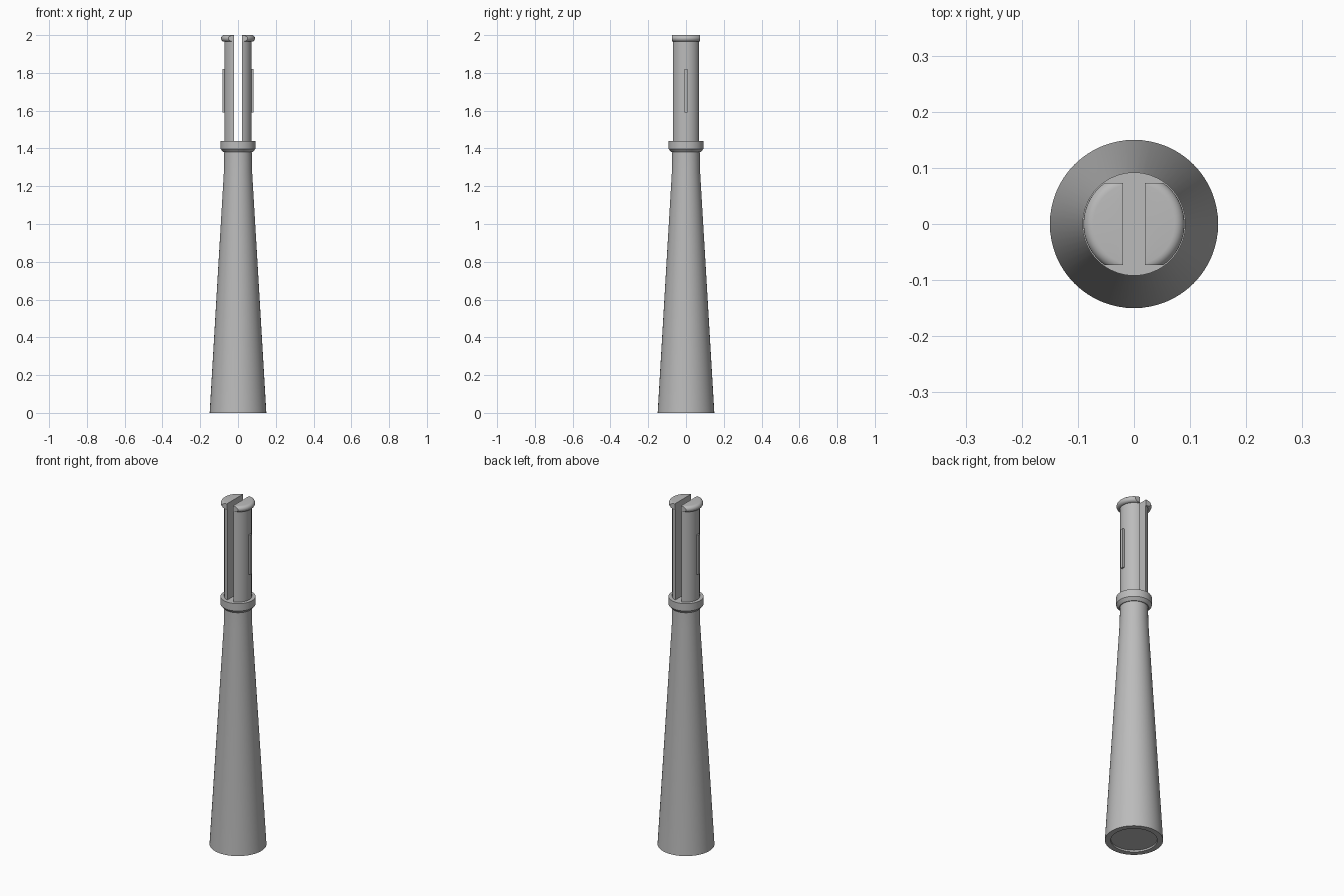
import bpy
import bmesh
import math

old = bpy.data.objects.get("Cube")
if old:
    bpy.data.objects.remove(old, do_unlink=True)

SEGMENTS = 64
SHAFT_R = 0.0725

grey = bpy.data.materials.new("plain grey")
grey.use_nodes = True
colour = (0.5, 0.5, 0.5, 1)
grey.diffuse_color = colour
grey.node_tree.nodes["Principled BSDF"].inputs["Base Color"].default_value = colour


def lathe(profile):
    """Spin (radius, height) points around z; both ends lie on the axis."""
    bm = bmesh.new()
    verts = [bm.verts.new((r, 0, z)) for r, z in profile]
    edges = [bm.edges.new(pair) for pair in zip(verts, verts[1:])]
    bmesh.ops.spin(bm, geom=verts + edges, axis=(0, 0, 1), cent=(0, 0, 0),
                   angle=math.tau, steps=SEGMENTS, use_duplicate=False)
    bmesh.ops.remove_doubles(bm, verts=bm.verts, dist=0.0001)
    bmesh.ops.recalc_face_normals(bm, faces=bm.faces)
    return bm


def slice_off(bm, point, normal):
    """Remove everything beyond a plane and cap the cut."""
    cut = bmesh.ops.bisect_plane(
        bm, geom=bm.verts[:] + bm.edges[:] + bm.faces[:], dist=0.00001,
        plane_co=point, plane_no=normal, clear_outer=True)
    rim = [e for e in cut["geom_cut"] if isinstance(e, bmesh.types.BMEdge)]
    bmesh.ops.edgenet_fill(bm, edges=rim)


def finish(name, bm):
    bmesh.ops.recalc_face_normals(bm, faces=bm.faces)
    mesh = bpy.data.meshes.new(name)
    bm.to_mesh(mesh)
    bm.free()
    mesh.materials.append(grey)
    obj = bpy.data.objects.new(name, mesh)
    bpy.context.collection.objects.link(obj)
    bpy.ops.object.select_all(action="DESELECT")
    obj.select_set(True)
    bpy.context.view_layer.objects.active = obj
    bpy.ops.object.shade_smooth_by_angle(angle=math.radians(30))
    return obj


# Tapered body with a shallow recess underneath
finish("tapered_body", lathe([
    (0, 0.01), (0.12, 0.01), (0.12, 0), (0.15, 0),
    (0.074, 1.29), (SHAFT_R, 1.4), (0, 1.4)]))

# Collar with a chamfered underside
finish("collar", lathe([
    (0, 1.38), (0.077, 1.38), (0.092, 1.397), (0.092, 1.44), (0, 1.44)]))

# Split prongs with a rounded lip, flattened at front and back
lip = 0.0175
arc = [(SHAFT_R + lip * math.cos(a), 2 - lip + lip * math.sin(a))
       for a in (math.pi * (i / 12 - 0.5) for i in range(13))]
for side, name in ((1, "left"), (-1, "right")):
    prong = lathe([(0, 1.43), (SHAFT_R, 1.43)] + arc + [(0, 2)])
    slice_off(prong, (side * 0.02, 0, 0), (-side, 0, 0))
    for y in (-1, 1):
        slice_off(prong, (0, y * 0.0735, 0), (0, y, 0))
    finish(name + "_prong", prong)

    # Thin upright rib on the outside of the prong
    rib = bmesh.new()
    bmesh.ops.create_cube(rib, size=1)
    bmesh.ops.scale(rib, vec=(0.023, 0.016, 0.23), verts=rib.verts)
    bmesh.ops.translate(rib, vec=(side * 0.0715, 0, 1.705), verts=rib.verts)
    finish(name + "_rib", rib)
